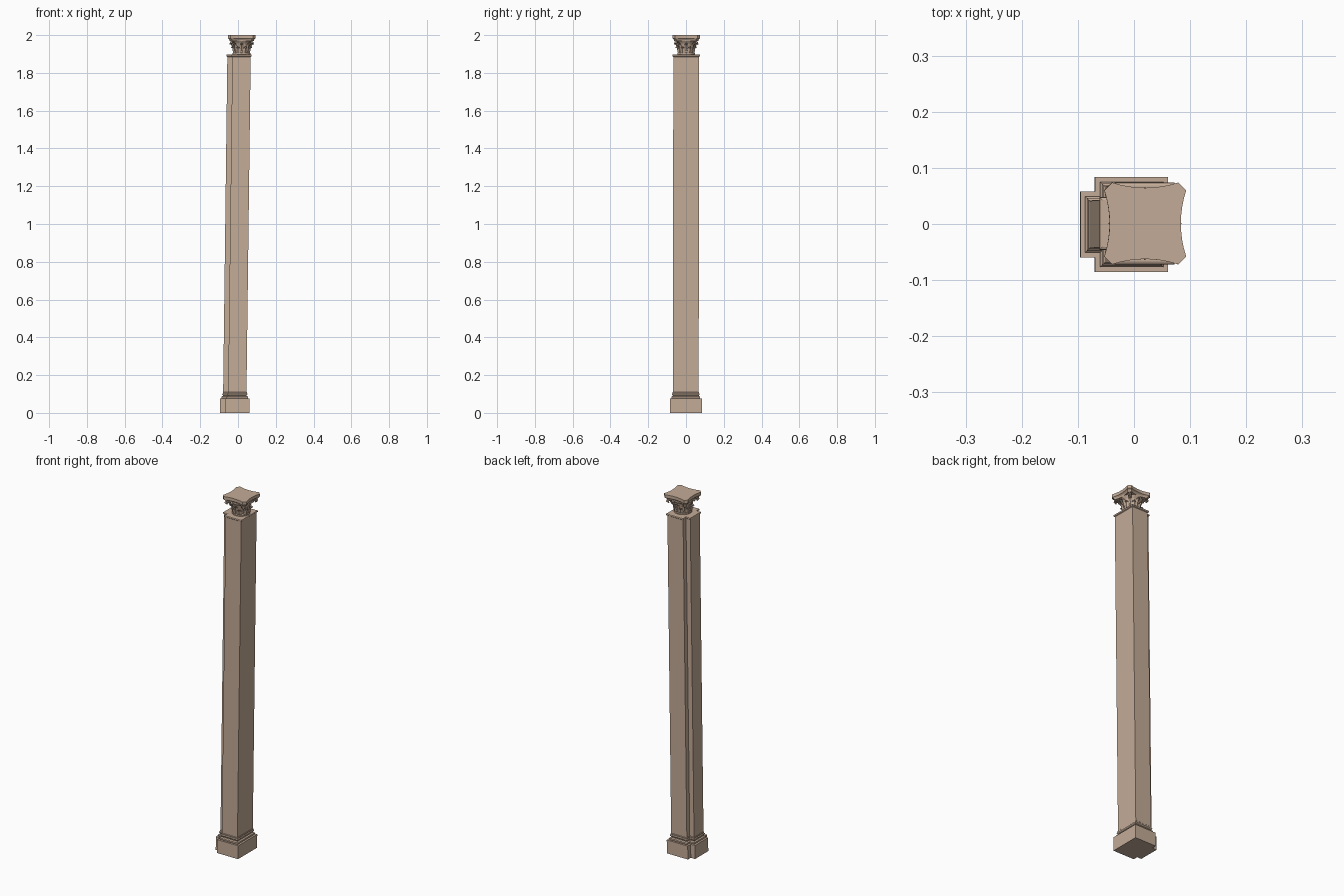
import bpy, bmesh
from math import sin, cos, pi, radians

if "Cube" in bpy.data.objects:
    bpy.data.objects.remove(bpy.data.objects["Cube"])

CX = -0.005                    # capital axis before the lean
LEAN_X, LEAN_Y = 0.0125, 0.001  # the whole column leans slightly


def make(name, verts, faces, thickness=0):
    """Create a leaning mesh object from vertices and faces."""
    me = bpy.data.meshes.new(name)
    me.from_pydata([(x + LEAN_X * z, y + LEAN_Y * (z - 1), z) for x, y, z in verts], [], faces)
    bm = bmesh.new()
    bm.from_mesh(me)
    bmesh.ops.recalc_face_normals(bm, faces=bm.faces)
    bm.to_mesh(me)
    bm.free()
    me.materials.append(stone)
    ob = bpy.data.objects.new(name, me)
    bpy.context.collection.objects.link(ob)
    if thickness:
        mod = ob.modifiers.new("thickness", 'SOLIDIFY')
        mod.thickness = thickness
        mod.offset = 0
    return ob


def loft(name, rings):
    """Skin equal-length rings from bottom to top and cap both ends."""
    n = len(rings[0])
    verts = [p for r in rings for p in r]
    faces = [(k * n + i, k * n + (i + 1) % n, (k + 1) * n + (i + 1) % n, (k + 1) * n + i)
             for k in range(len(rings) - 1) for i in range(n)]
    faces += [tuple(range(n))[::-1], tuple(range(len(verts) - n, len(verts)))]
    return make(name, verts, faces)


def section(o, z):
    """Shaft plan with a projecting strip on the -x side, grown by o."""
    a, b, c, h, w = -0.080 - o, -0.0535 - o, 0.0435 + o, 0.068 + o, 0.042 + o
    return [(x, y, z) for x, y in
            [(c, -h), (c, h), (b, h), (b, w), (a, w), (a, -w), (b, -w), (b, -h)]]


def column_part(name, profile):
    return loft(name, [section(o, z) for o, z in profile])


def abacus_ring(half, z):
    """Square with concave sides and clipped corners."""
    pts = []
    for q in range(4):
        for i in range(9):
            u = i / 4 - 1
            x, y = half - 0.0095 * (1 - u * u), u * (half - 0.014)
            ca, sa = cos(q * pi / 2), sin(q * pi / 2)
            pts.append((CX + x * ca - y * sa, x * sa + y * ca, z))
    return pts


def leaf(name, angle, path, width):
    """Curling lobed leaf; path holds (radius, z, width factor)."""
    verts, faces, cols = [], [], 5
    for r, z, f in path:
        for j in range(cols):
            s = j / 2 - 1
            t = s * width * f
            d = r - 0.004 * s * s + (0.002 if j == 2 else 0)
            verts.append((CX + d * cos(angle) - t * sin(angle),
                          d * sin(angle) + t * cos(angle), z - 0.003 * abs(s) * (r > 0.05)))
    for k in range(len(path) - 1):
        for j in range(cols - 1):
            a = k * cols + j
            faces.append((a, a + 1, a + cols + 1, a + cols))
    return make(name, verts, faces, 0.003)


stone = bpy.data.materials.new("stone")
stone.diffuse_color = (0.55, 0.41, 0.31, 1)
stone.use_nodes = True
stone.node_tree.nodes["Principled BSDF"].inputs["Base Color"].default_value = stone.diffuse_color

# Plinth, base mouldings, shaft and necking
column_part("plinth", [(0.0165, 0), (0.0165, 0.075)])
column_part("base_moulding", [
    (0.006, 0.075), (0.008, 0.079), (0.008, 0.085), (0.005, 0.088), (0.001, 0.089),
    (0.001, 0.093), (0.004, 0.096), (0.005, 0.099), (0.004, 0.102), (0.002, 0.104),
    (0.002, 0.109), (0, 0.111)])
column_part("shaft", [(0, 0.108), (0, 1.888)])
column_part("necking", [(0, 1.885), (0.004, 1.888), (0.005, 1.892), (0.004, 1.896), (0, 1.898)])

# Capital bell
loft("capital_bell", [[(CX + r * cos(i * pi / 8), r * sin(i * pi / 8), z) for i in range(16)]
                      for r, z in [(0.047, 1.897), (0.047, 1.904), (0.042, 1.908),
                                   (0.042, 1.935), (0.047, 1.955), (0.056, 1.968),
                                   (0.056, 1.973)]])

# Two rows of leaves and the corner scrolls
low = [(0.044, 1.905, 0.8), (0.046, 1.914, 1.0), (0.047, 1.918, 0.75), (0.048, 1.927, 0.95),
       (0.051, 1.934, 0.7), (0.056, 1.938, 0.55), (0.058, 1.934, 0.3)]
mid = [(0.043, 1.915, 0.7), (0.045, 1.932, 0.9), (0.047, 1.937, 0.7), (0.050, 1.946, 0.9),
       (0.055, 1.954, 0.7), (0.060, 1.957, 0.5), (0.062, 1.952, 0.3)]
corner = [(0.044, 1.928, 0.5), (0.049, 1.944, 0.8), (0.059, 1.958, 1.0), (0.073, 1.967, 1.0),
          (0.081, 1.966, 0.9), (0.083, 1.960, 0.8), (0.078, 1.955, 0.7), (0.074, 1.959, 0.6)]
for i in range(8):
    leaf(f"lower_leaf_{i}", radians(45 * i + 22.5), low, 0.014)
    leaf(f"upper_leaf_{i}", radians(45 * i), mid, 0.012)
for i in range(4):
    leaf(f"corner_scroll_{i}", radians(90 * i + 45), corner, 0.009)

# Abacus with concave sides
loft("abacus", [abacus_ring(h, z) for h, z in
                [(0.064, 1.970), (0.066, 1.977), (0.070, 1.981), (0.073, 1.983), (0.073, 2.0)]])
